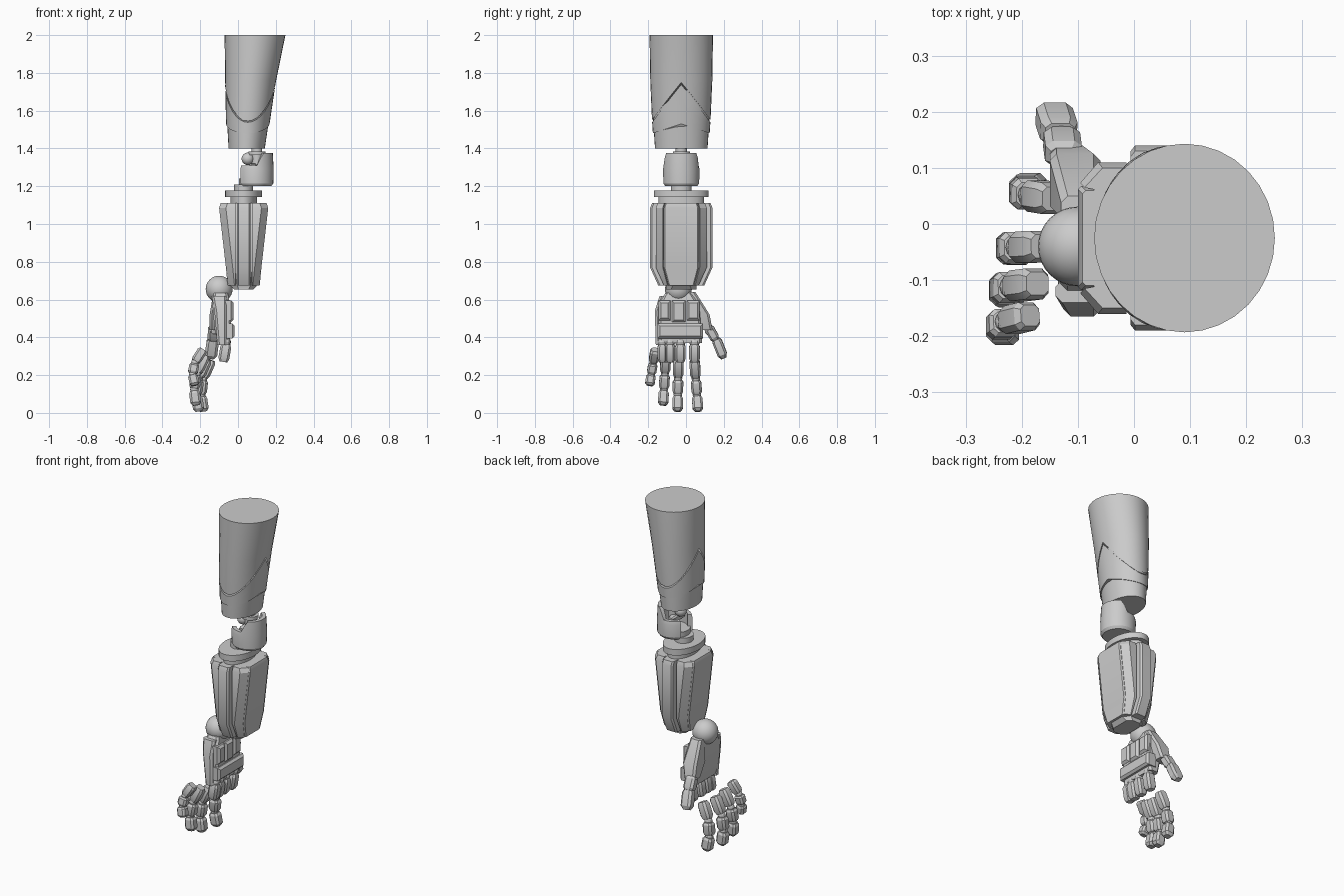
import bpy, bmesh, math
from mathutils import Vector

cube = bpy.data.objects.get("Cube")
if cube:
    bpy.data.objects.remove(cube, do_unlink=True)

grey = bpy.data.materials.new("light_grey")
grey.use_nodes = True
grey.diffuse_color = (0.6, 0.6, 0.6, 1)
grey.node_tree.nodes["Principled BSDF"].inputs["Base Color"].default_value = (0.6, 0.6, 0.6, 1)

CY = -0.025          # arm axis in y
FX = 0.03            # forearm axis in x


def finish(name, bm):
    bmesh.ops.recalc_face_normals(bm, faces=bm.faces)
    me = bpy.data.meshes.new(name)
    bm.to_mesh(me)
    bm.free()
    me.materials.append(grey)
    ob = bpy.data.objects.new(name, me)
    bpy.context.collection.objects.link(ob)
    bpy.ops.object.select_all(action='DESELECT')
    ob.select_set(True)
    bpy.context.view_layer.objects.active = ob
    bpy.ops.object.shade_smooth_by_angle(angle=math.radians(28))
    return ob


def loft(name, rings):
    """Skin a list of equal-length point rings and cap both ends."""
    bm = bmesh.new()
    vs = [[bm.verts.new(p) for p in ring] for ring in rings]
    n = len(vs[0])
    for a, b in zip(vs, vs[1:]):
        for i in range(n):
            j = (i + 1) % n
            bm.faces.new((a[i], a[j], b[j], b[i]))
    bm.faces.new(vs[0])
    bm.faces.new(vs[-1])
    return finish(name, bm)


def ball(name, loc, r, seg=24):
    bm = bmesh.new()
    bmesh.ops.create_uvsphere(bm, u_segments=seg, v_segments=seg // 2, radius=r)
    bmesh.ops.translate(bm, verts=bm.verts, vec=loc)
    return finish(name, bm)


def ellipse(cx, rx, ry, z, n=32):
    return [(cx + rx * math.cos(2 * math.pi * i / n),
             CY + ry * math.sin(2 * math.pi * i / n), z) for i in range(n)]


def disc(name, cx, rx, ry, z0, z1):
    return loft(name, [ellipse(cx, rx, ry, z) for z in (z0, z1)])


def segment(name, a, b, w, d, taper=0.72, end=0.72):
    """Chamfered bar from a to b; w runs along y, d across it."""
    a, b = Vector(a), Vector(b)
    axis = (b - a).normalized()
    v = axis.cross(Vector((0, 1, 0))).normalized()
    u = v.cross(axis)
    rings = []
    for t, s in ((0, taper), (0.16, 1), (0.8, 1), (1, end)):
        rings.append([a.lerp(b, t) + (u * w * p + v * d * q) * s / 2
                      for p, q in ((1, .6), (.6, 1), (-.6, 1), (-1, .6),
                                   (-1, -.6), (-.6, -1), (.6, -1), (1, -.6))])
    return loft(name, rings)


def block(name, x0, x1, y0, y1, z0, z1, c=0.012):
    """Plate with a chamfered +x face."""
    def ring(x, e):
        return [(x, y0 + e, z0 + e), (x, y1 - e, z0 + e), (x, y1 - e, z1 - e), (x, y0 + e, z1 - e)]
    return loft(name, [ring(x0, 0), ring(x1 - c, 0), ring(x1, c)])


# Upper arm: tapered shells with wavy lower edges over an inner sleeve
STATIONS = ((1.4, .046, .102, .145), (1.55, .053, .117, .155),
            (1.75, .066, .134, .164), (2.0, .09, .161, .168))


def arm_point(z, th, off):
    for lo, hi in zip(STATIONS, STATIONS[1:]):
        if z <= hi[0]:
            break
    t = (z - lo[0]) / (hi[0] - lo[0])
    cx, rx, ry = (p + (q - p) * t for p, q in zip(lo[1:], hi[1:]))
    return (cx + (rx + off) * math.cos(th), CY + (ry + off) * math.sin(th), z)


def arm_shell(name, edges, off):
    angles = [2 * math.pi * i / 32 for i in range(32)]
    return loft(name, [[arm_point(f(abs(math.sin(t))), t, off) for t in angles] for f in edges])


def wave(s):
    return 1.75 - .2 * s


def low_wave(s):
    return 1.53 - .05 * s


arm_shell("upper_arm_sleeve", [lambda s: 1.4, lambda s: 1.55, lambda s: 1.75, lambda s: 1.9], -.006)
arm_shell("upper_arm_shell", [wave, lambda s: max(wave(s) + .01, 1.76), lambda s: 2.0], 0)
arm_shell("upper_arm_lower_panel", [low_wave, lambda s: wave(s) * .5 + low_wave(s) * .5,
                                    lambda s: wave(s) - .012], 0)

# Elbow: open cup wrapped round a post and hinge
cup = []
for i in range(25):
    a = math.radians(-145 + 290 * i / 24)
    top = 1.31 + .065 * min(1, max(0, math.cos(a) * 3 - .3))
    cup.append([(.092 + r * math.cos(a), CY + r * math.sin(a), z)
                for r, z in ((.085, 1.2), (.095, 1.215), (.097, 1.29), (.092, top), (.07, top), (.07, 1.2))])
loft("elbow_cup", cup)
disc("elbow_floor", .085, .08, .08, 1.2, 1.24)
disc("elbow_post", .1, .028, .03, 1.2, 1.42)
disc("elbow_neck", .1, .045, .045, 1.365, 1.385)
ball("elbow_hinge_ball", (.052, CY, 1.345), .033)
segment("elbow_hinge_pin", (.08, CY - .06, 1.3), (.08, CY + .06, 1.301), .04, .04)

# Forearm collar
disc("collar_post", FX, .05, .055, 1.16, 1.21)
disc("collar_top_disc", FX, .098, .145, 1.142, 1.178)
disc("collar_lower_disc", FX, .07, .12, 1.09, 1.145)

# Forearm: eight plates round an octagonal core (z, half x, half y, plate half width)
LEVELS = ((1.11, .122, .155, .085), (1.085, .13, .165, .093), (.77, .094, .165, .093), (.675, .085, .122, .068))


def octagon(hx, hy, c, z):
    half = [(hx, hy - c), (hx - c, hy), (c - hx, hy), (-hx, hy - c)]
    return [(FX + x, CY + y, z) for x, y in half + [(-x, -y) for x, y in half]]


loft("forearm_core", [octagon(hx - .014, hy - .042, .035, z) for z, hx, hy, w in LEVELS]
     + [octagon(.05, .08, .025, .652)])


def plate(name, outline, sx, sy):
    return loft(name, [[(FX + sx * x, CY + sy * y, lv[0]) for x, y in outline(*lv[1:])] for lv in LEVELS])


for s, side in ((1, "left"), (-1, "right")):
    plate("forearm_plate_" + side,
          lambda hx, hy, w: [(hx, w - .006), (hx - .006, w), (hx - .04, w),
                             (hx - .04, -w), (hx - .006, -w), (hx, .006 - w)], s, 1)
    plate("forearm_ridge_" + side,
          lambda hx, hy, w: [(.036, hy - .01), (.028, hy), (-.028, hy),
                             (-.036, hy - .01), (-.036, hy - .07), (.036, hy - .07)], 1, s)
    for t, end in ((1, "back"), (-1, "front")):
        plate("forearm_corner_" + side + "_" + end,
              lambda hx, hy, w: [(hx - .004, w + .005), (hx - .036, hy - .03),
                                 (.043, hy - .03), (.043, w - .01)], s, t)

# Wrist and palm
ball("wrist_ball", (-.1, -.04, .655), .071, 32)


def rect(x0, x1, y0, y1, z, c=.012):
    return [(x0 + c, y0, z), (x1 - c, y0, z), (x1, y0 + c, z), (x1, y1 - c, z),
            (x1 - c, y1, z), (x0 + c, y1, z), (x0, y1 - c, z), (x0, y0 + c, z)]


loft("palm", [rect(-.13, -.055, -.11, .03, .635), rect(-.135, -.04, -.145, .07, .57),
              rect(-.125, -.035, -.145, .08, .45), rect(-.105, -.045, -.14, .085, .37)])
loft("palm_side_plate", [rect(-.14, -.06, -.14, -.1, .62), rect(-.125, -.06, -.165, -.12, .54),
                         rect(-.11, -.06, -.16, -.12, .36)])
for y0, y1, z0 in ((-.145, -.082, .49), (-.075, -.002, .48), (.005, .072, .49)):
    block("hand_back_plate", -.07, -.024, y0, y1, z0, .595)
block("knuckle_guard", -.08, -.018, -.15, .09, .395, .472)

# Thumb
loft("thumb_base", [rect(-.13, -.06, 0, .05, .64), rect(-.15, -.06, .02, .125, .52),
                    rect(-.15, -.08, .07, .14, .44)])
ball("thumb_joint", (-.125, .125, .435), .026, 12)
segment("thumb_middle", (-.125, .12, .455), (-.13, .158, .385), .05, .065)
ball("thumb_tip_joint", (-.132, .163, .375), .024, 12)
segment("thumb_tip", (-.132, .16, .39), (-.145, .2, .29), .052, .066, .8, .55)

# Fingers: knuckle blocks on the palm, and curled chains of three segments
FINGERS = {"little": ((-.185, -.163, .335), (-.228, -.193, .145), -.125, .05),
           "ring": ((-.172, -.106, .305), (-.222, -.122, .04), -.085, .055),
           "middle": ((-.163, -.04, .285), (-.207, -.045, .008), -.03, .056),
           "index": ((-.143, .045, .28), (-.182, .064, .008), .045, .056)}
for name, (a, b, ky, w) in FINGERS.items():
    ball(name + "_knuckle", (-.065, ky, .375), w * .5, 12)
    segment(name + "_proximal", (-.062, ky, .365), (-.078, ky, .27), w, .058)
    a, b = Vector(a), Vector(b)

    def along(t):
        # bow the finger towards the palm side
        return a.lerp(b, t) + Vector((-.03 * math.sin(math.pi * t), 0, 0))

    for part, t0, t1 in (("base", 0, .33), ("middle", .4, .66), ("tip", .71, 1)):
        segment(name + "_" + part, along(t0), along(t1), w, w * 1.05, .75, .6 if part == "tip" else .78)
    for t in (.365, .685):
        ball(name + "_joint", along(t), w * .4, 12)
